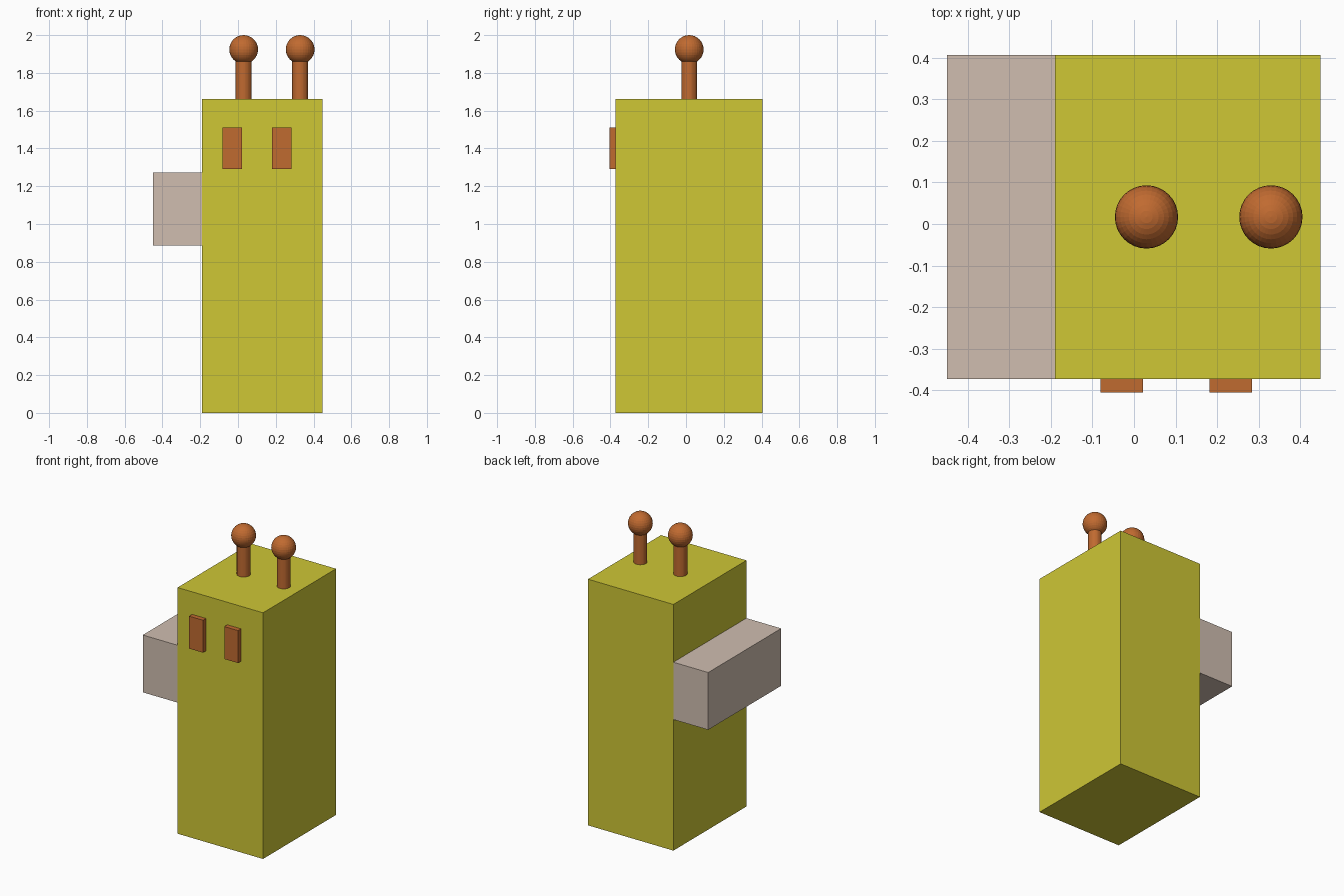
import bpy

if "Cube" in bpy.data.objects:
    bpy.data.objects.remove(bpy.data.objects["Cube"])


def material(name, rgb):
    m = bpy.data.materials.new(name)
    m.diffuse_color = (*rgb, 1.0)
    m.use_nodes = True
    m.node_tree.nodes["Principled BSDF"].inputs["Base Color"].default_value = m.diffuse_color
    return m


YELLOW = material("olive yellow", (0.62, 0.57, 0.036))
ORANGE = material("burnt orange", (0.53, 0.145, 0.03))
BEIGE = material("warm beige", (0.63, 0.515, 0.435))


def finish(name, mat):
    ob = bpy.context.object
    ob.name = name
    ob.data.materials.append(mat)
    return ob


def box(name, mat, x, y, z):
    """Box from (min, max) pairs on each axis."""
    bpy.ops.mesh.primitive_cube_add(size=1, location=[(a + b) / 2 for a, b in (x, y, z)])
    ob = finish(name, mat)
    ob.scale = [b - a for a, b in (x, y, z)]
    bpy.ops.object.transform_apply(location=False, rotation=False, scale=True)
    return ob


FRONT, BACK, SIDE, TOP = -0.373, 0.406, -0.19, 1.662

# Tall body and the block on its left side
box("body", YELLOW, (SIDE, 0.448), (FRONT, BACK), (0, TOP))
box("side_pack", BEIGE, (-0.45, SIDE), (FRONT, BACK), (0.885, 1.272))

# Raised eye plates on the front
for side, x in (("left", -0.081), ("right", 0.181)):
    box(f"{side}_eye", ORANGE, (x, x + 0.103), (-0.405, FRONT), (1.291, 1.51))

# Antennae: a stem with a ball on top
for side, x in (("left", 0.03), ("right", 0.329)):
    bpy.ops.mesh.primitive_cylinder_add(vertices=32, radius=0.042, depth=0.26,
                                        location=(x, 0.017, TOP + 0.13))
    finish(f"{side}_antenna_stem", ORANGE)
    bpy.ops.mesh.primitive_uv_sphere_add(segments=32, ring_count=16, radius=0.076,
                                         location=(x, 0.017, 1.924))
    finish(f"{side}_antenna_ball", ORANGE)
